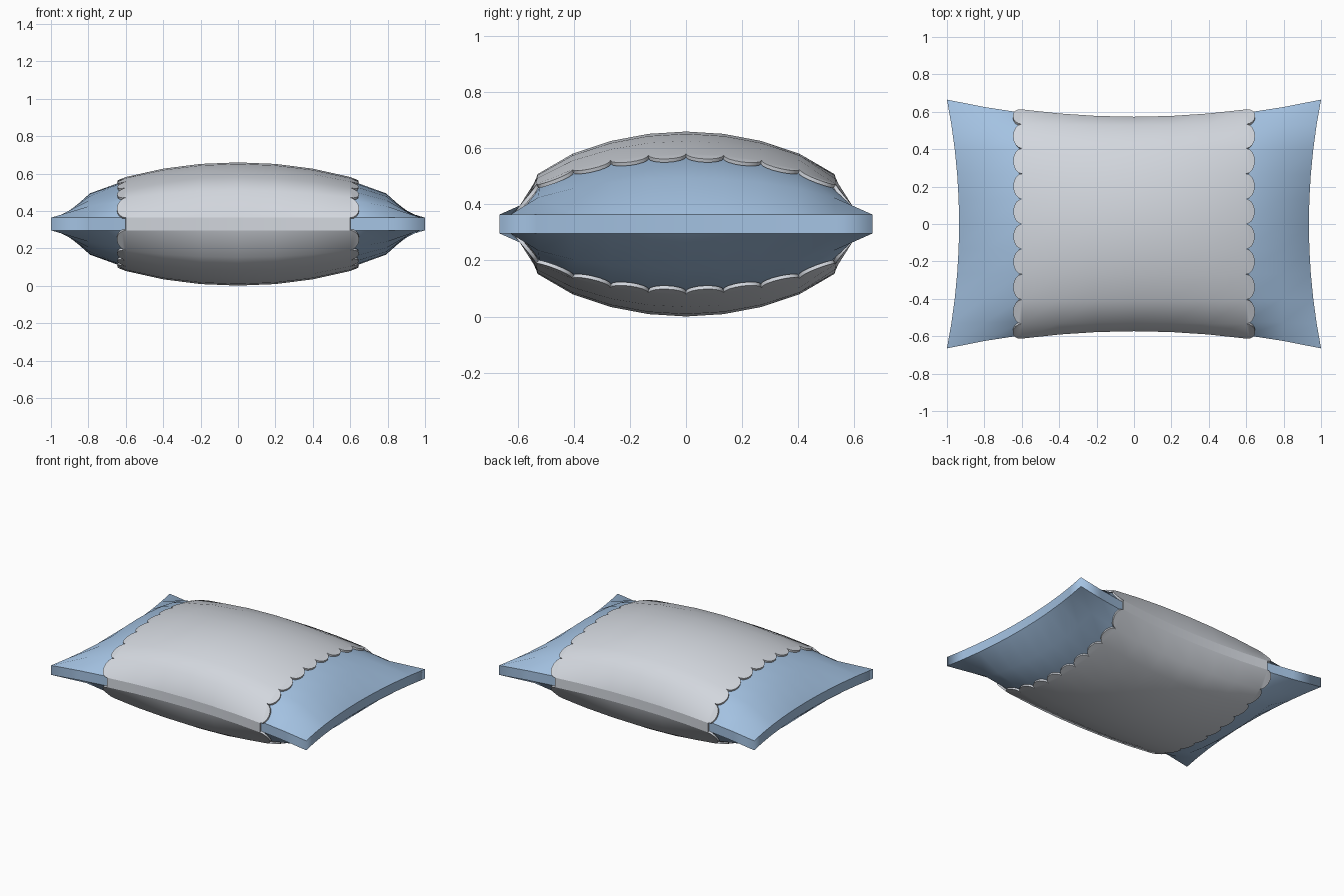
import bpy, bmesh, math

if "Cube" in bpy.data.objects:
    bpy.data.objects.remove(bpy.data.objects["Cube"])

HALF_Y, MID_Z, WALL, PUFF = 0.665, 0.33, 0.0335, 0.278
N = 10  # grid cells in each direction


def material(name, rgb):
    m = bpy.data.materials.new(name)
    m.diffuse_color = (*rgb, 1)
    m.use_nodes = True
    m.node_tree.nodes["Principled BSDF"].inputs["Base Color"].default_value = m.diffuse_color
    return m


blue = material("soft blue", (0.37, 0.54, 0.76))
grey = material("pale grey", (0.65, 0.68, 0.73))


def surface(u, v, side, lift=0.0):
    """Point on the cushion; side is +1 (top) or -1 (bottom)."""
    x = u * (1 - 0.065 * (1 - v * v) * u ** 8)
    y = HALF_Y * v * (1 - 0.165 * (1 - u * u) * v ** 8)
    h = PUFF * (max(0, 1 - u * u) * max(0, 1 - v * v)) ** 0.74
    y += lift * v * abs(v)
    z = WALL + h + lift * math.sqrt(max(0, 1 - v ** 4))
    return (x, y, MID_Z + side * z)


def finish(bm, name, mat):
    bmesh.ops.remove_doubles(bm, verts=bm.verts, dist=1e-5)
    bmesh.ops.recalc_face_normals(bm, faces=bm.faces)
    bm.normal_update()
    top = max(bm.faces, key=lambda f: f.calc_center_median().z)
    if top.normal.z < 0:
        bmesh.ops.reverse_faces(bm, faces=bm.faces)
        bm.normal_update()
    # smooth faces with a crisp seam round the side wall
    for f in bm.faces:
        f.smooth = True
    for e in bm.edges:
        if len(e.link_faces) == 2:
            walls = [abs(f.normal.z) < 0.05 for f in e.link_faces]
            e.smooth = walls[0] == walls[1]
    me = bpy.data.meshes.new(name)
    bm.to_mesh(me)
    bm.free()
    me.materials.append(mat)
    ob = bpy.data.objects.new(name, me)
    bpy.context.collection.objects.link(ob)
    return ob


def face(bm, pts):
    return bm.faces.new([bm.verts.new(p) for p in pts])


steps = [-1 + 2 * i / N for i in range(N + 1)]
cells = list(zip(steps, steps[1:]))

# Pillow: puffed top and bottom joined by a thin side wall
bm = bmesh.new()
for s in (1, -1):
    for u0, u1 in cells:
        for v0, v1 in cells:
            face(bm, [surface(u, v, s) for u, v in
                      ((u0, v0), (u1, v0), (u1, v1), (u0, v1))])
for a, b in cells:
    for e in (-1, 1):
        face(bm, [surface(a, e, -1), surface(b, e, -1), surface(b, e, 1), surface(a, e, 1)])
        face(bm, [surface(e, a, -1), surface(e, b, -1), surface(e, b, 1), surface(e, a, 1)])
finish(bm, "pillow", blue)

# Sleeve: band wrapped round the middle
LIFT, EDGE = 0.018, 0.6
band = [(a, b) for a, b in cells if abs(a + b) / 2 < EDGE]
bm = bmesh.new()
for u0, u1 in band:
    for s in (1, -1):
        for v0, v1 in cells:
            face(bm, [surface(u, v, s, LIFT) for u, v in
                      ((u0, v0), (u1, v0), (u1, v1), (u0, v1))])
    for e in (-1, 1):
        face(bm, [surface(u0, e, -1, LIFT), surface(u1, e, -1, LIFT),
                  surface(u1, e, 1, LIFT), surface(u0, e, 1, LIFT)])


# Scalloped trim: one rounded tab per cell along both openings
def tab_point(d, v0, v1, s, t, reach):
    def mix(u):
        p, q = surface(d * u, v0, s, LIFT), surface(d * u, v1, s, LIFT)
        return [a + (b - a) * t for a, b in zip(p, q)]
    return [a + (b - a) * reach for a, b in zip(mix(EDGE), mix(EDGE + 0.2))]


ARC = 8
for d in (-1, 1):
    for s in (1, -1):
        for v0, v1 in cells:
            face(bm, [tab_point(d, v0, v1, s, 0.5 - 0.5 * math.cos(math.pi * k / ARC),
                                0.24 * math.sin(math.pi * k / ARC))
                      for k in range(ARC + 1)])
sleeve = finish(bm, "sleeve", grey)
sol = sleeve.modifiers.new("thickness", 'SOLIDIFY')
sol.thickness, sol.offset = 0.013, -1
split = sleeve.modifiers.new("crisp rim", 'EDGE_SPLIT')
split.split_angle = math.radians(65)
